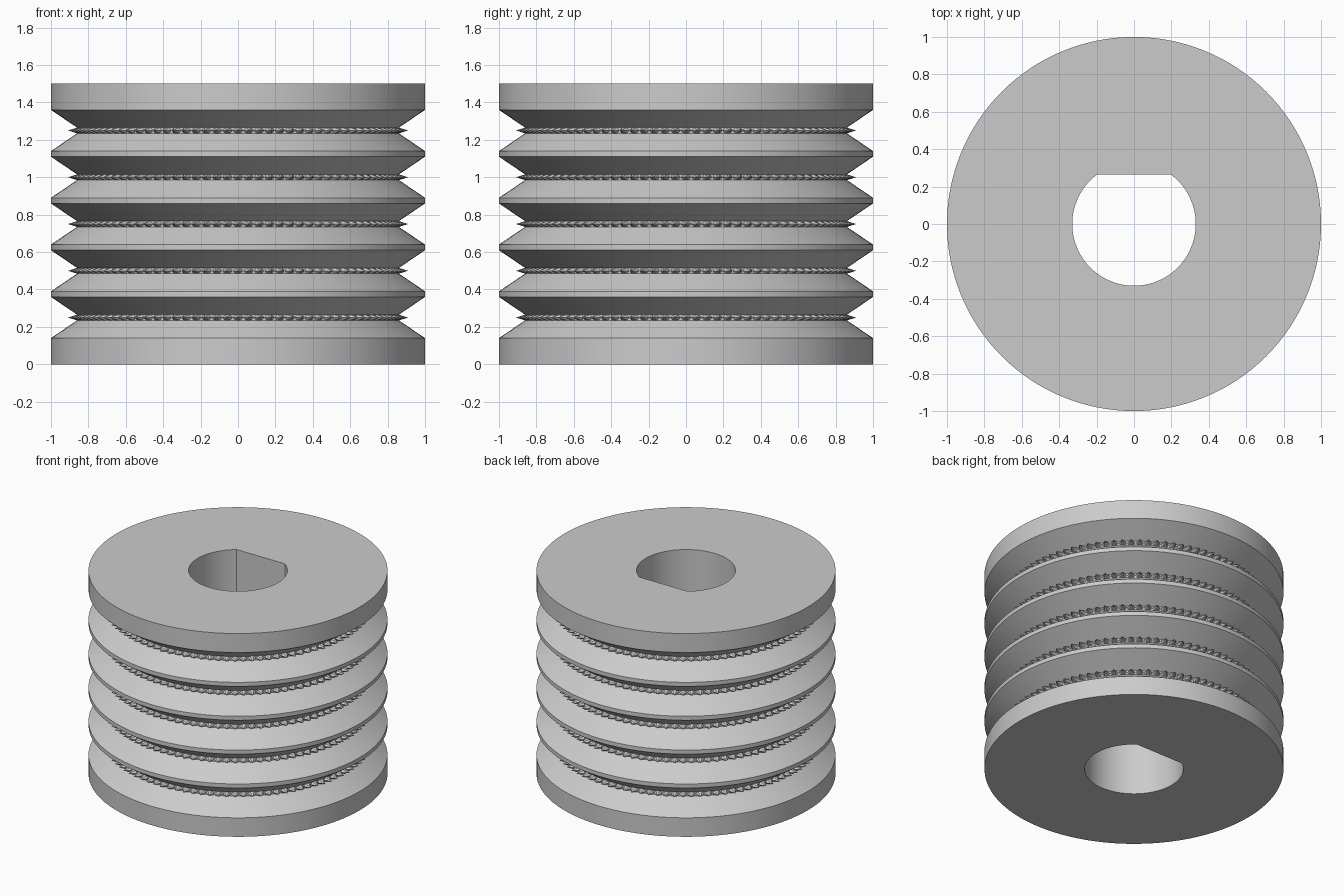
import bpy, bmesh, math
from mathutils import Matrix

if "Cube" in bpy.data.objects:
    bpy.data.objects.remove(bpy.data.objects["Cube"])

SEG = 128                 # sides of the lathed body
GROOVES = 5
PITCH = 0.25
HEIGHT = 1.5
BORE_R, BORE_FLAT = 0.33, 0.265
ROOT_R, TIP_R = 0.86, 0.91
TEETH = 96

steel = bpy.data.materials.new("light_grey")
steel.diffuse_color = (0.6, 0.6, 0.6, 1)
steel.use_nodes = True
steel.node_tree.nodes["Principled BSDF"].inputs["Base Color"].default_value = steel.diffuse_color


def finish(bm, name):
    bmesh.ops.recalc_face_normals(bm, faces=bm.faces)
    mesh = bpy.data.meshes.new(name)
    bm.to_mesh(mesh)
    bm.free()
    mesh.materials.append(steel)
    obj = bpy.data.objects.new(name, mesh)
    bpy.context.collection.objects.link(obj)
    return obj


def bore_radius(a):
    # round bore cut off by a flat on the +y side
    s = math.sin(a)
    return min(BORE_R, BORE_FLAT / s) if s > 0 else BORE_R


# Grooved roller body: outer profile, then closed through the D-shaped bore
profile = [(1, 0)]
for k in range(GROOVES):
    c = PITCH * (k + 1)
    profile += [(1, c - 0.11), (ROOT_R, c - 0.015), (ROOT_R, c + 0.015), (1, c + 0.11)]
profile += [(1, HEIGHT), (None, HEIGHT), (None, 0)]

bm = bmesh.new()
rings = []
for r, z in profile:
    ring = []
    for i in range(SEG):
        a = math.tau * i / SEG
        rad = bore_radius(a) if r is None else r
        ring.append(bm.verts.new((rad * math.cos(a), rad * math.sin(a), z)))
    rings.append(ring)
for j, lower in enumerate(rings):
    upper = rings[(j + 1) % len(rings)]
    for i in range(SEG):
        n = (i + 1) % SEG
        bm.faces.new((lower[i], lower[n], upper[n], upper[i]))
body = finish(bm, "roller_body")
bpy.context.view_layer.objects.active = body
body.select_set(True)
bpy.ops.object.shade_smooth_by_angle(angle=math.radians(25))
body.select_set(False)

# Rings of small pointed teeth at the bottom of each groove
for k in range(GROOVES):
    bm = bmesh.new()
    for i in range(TEETH):
        place = (Matrix.Rotation(math.tau * i / TEETH, 4, 'Z')
                 @ Matrix.Translation(((ROOT_R + TIP_R) / 2, 0, PITCH * (k + 1)))
                 @ Matrix.Diagonal((1, 1.5, 1, 1))
                 @ Matrix.Rotation(math.pi / 2, 4, 'Y'))
        bmesh.ops.create_cone(bm, cap_ends=True, segments=6, radius1=0.018,
                              radius2=0, depth=TIP_R - ROOT_R, matrix=place)
    finish(bm, f"groove_teeth_{k + 1}")
